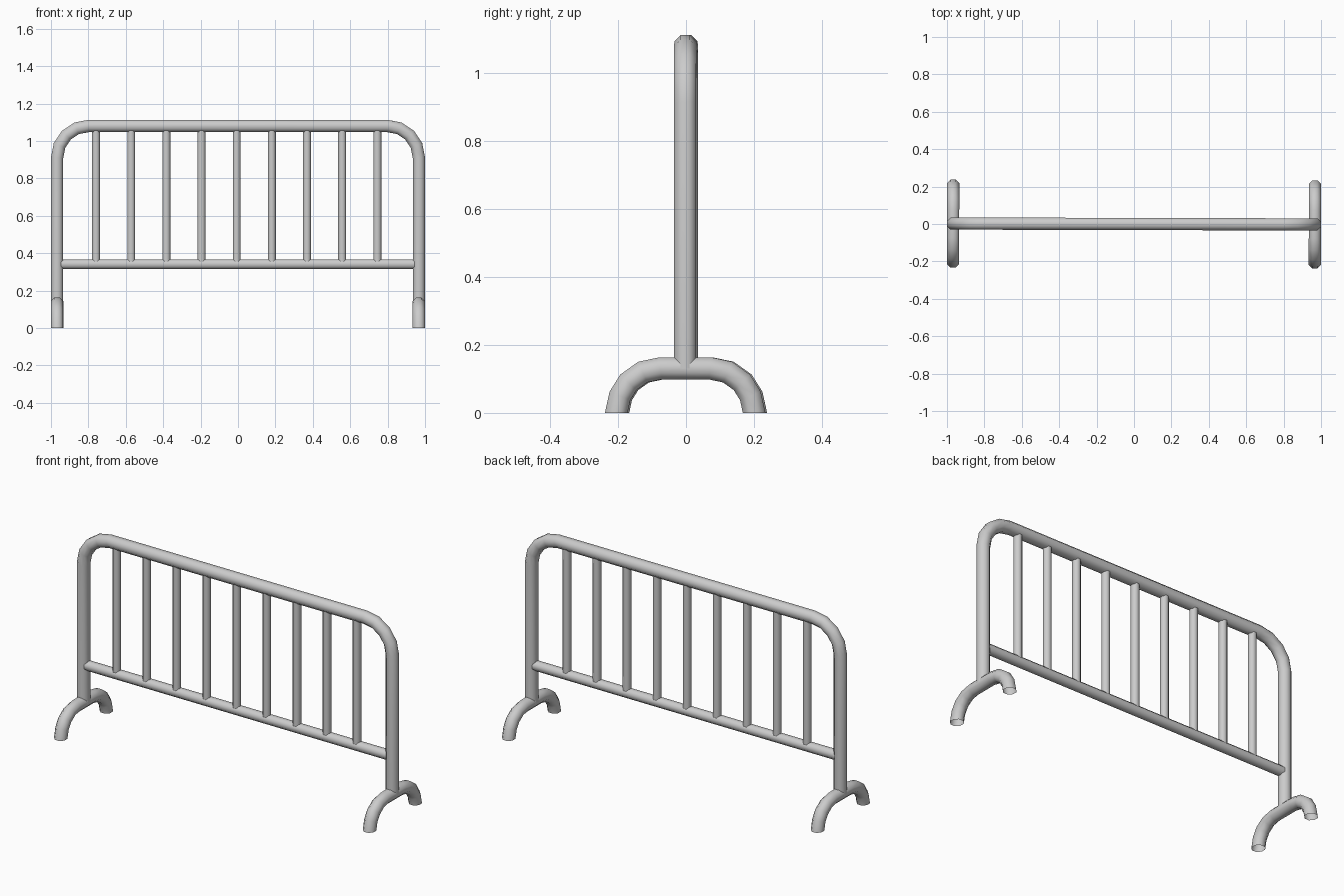
import bpy, bmesh
from math import sin, cos, pi, radians
from mathutils import Vector, Matrix

if "Cube" in bpy.data.objects:
    bpy.data.objects.remove(bpy.data.objects["Cube"])

SIDES = 8
TILT = Matrix.Rotation(-0.0025, 4, 'Z')   # very slight yaw of the whole barrier


def tube(name, path, normal, radius, end_dir=None):
    """Sweep an octagon (radius = flat-to-centre) along a planar path with mitred bends."""
    pts = [Vector(p) for p in path]
    n = Vector(normal).normalized()
    segs = [(b - a).normalized() for a, b in zip(pts, pts[1:])]
    bm = bmesh.new()
    rings = []
    for i, p in enumerate(pts):
        a, b = segs[max(i - 1, 0)], segs[min(i, len(segs) - 1)]
        t = (a + b).normalized()
        if end_dir and i == 0:
            t = Vector(end_dir)
        if end_dir and i == len(pts) - 1:
            t = -Vector(end_dir)
        side = n.cross(t) / max(t.dot(b), 0.5)
        r = radius / cos(pi / SIDES)
        rings.append([bm.verts.new(p + r * (cos(q) * n + sin(q) * side))
                      for q in ((k + 0.5) * 2 * pi / SIDES for k in range(SIDES))])
    for r0, r1 in zip(rings, rings[1:]):
        for k in range(SIDES):
            j = (k + 1) % SIDES
            bm.faces.new((r0[k], r0[j], r1[j], r1[k])).smooth = True
    bm.transform(TILT)
    me = bpy.data.meshes.new(name)
    bm.to_mesh(me)
    bm.free()
    ob = bpy.data.objects.new(name, me)
    bpy.context.collection.objects.link(ob)
    return ob


# Outer frame: two posts joined by a top rail with rounded corners
X, TOP, BEND = 0.967, 1.08, 0.168
half = [(X, 0, 0.13)]
for k in range(5):
    a = radians(22.5 * k)
    half.append((X - BEND + BEND * cos(a), 0, TOP - BEND + BEND * sin(a)))
frame = half + [(-x, y, z) for x, y, z in reversed(half)]
tube("outer_frame", frame, (0, 1, 0), 0.0325)

# Lower rail
tube("lower_rail", [(-0.955, 0, 0.341), (0.945, 0, 0.341)], (0, 1, 0), 0.026)

# Vertical bars
for i in range(9):
    x = -0.007 + (i - 4) * 0.188
    tube(f"vertical_bar_{i + 1}", [(x, 0, 0.35), (x, 0, 1.065)], (0, 1, 0), 0.021)

# Arched feet, cut level with the ground
arch = [(0.203, 0), (0.192, 0.05), (0.167, 0.09), (0.125, 0.12), (0.073, 0.131)]
arch += [(-y, z) for y, z in reversed(arch)]
for label, x in (("left", -X), ("right", X)):
    tube(f"{label}_foot", [(x, y, z) for y, z in arch], (1, 0, 0), 0.0325, (0, 0, 1))
